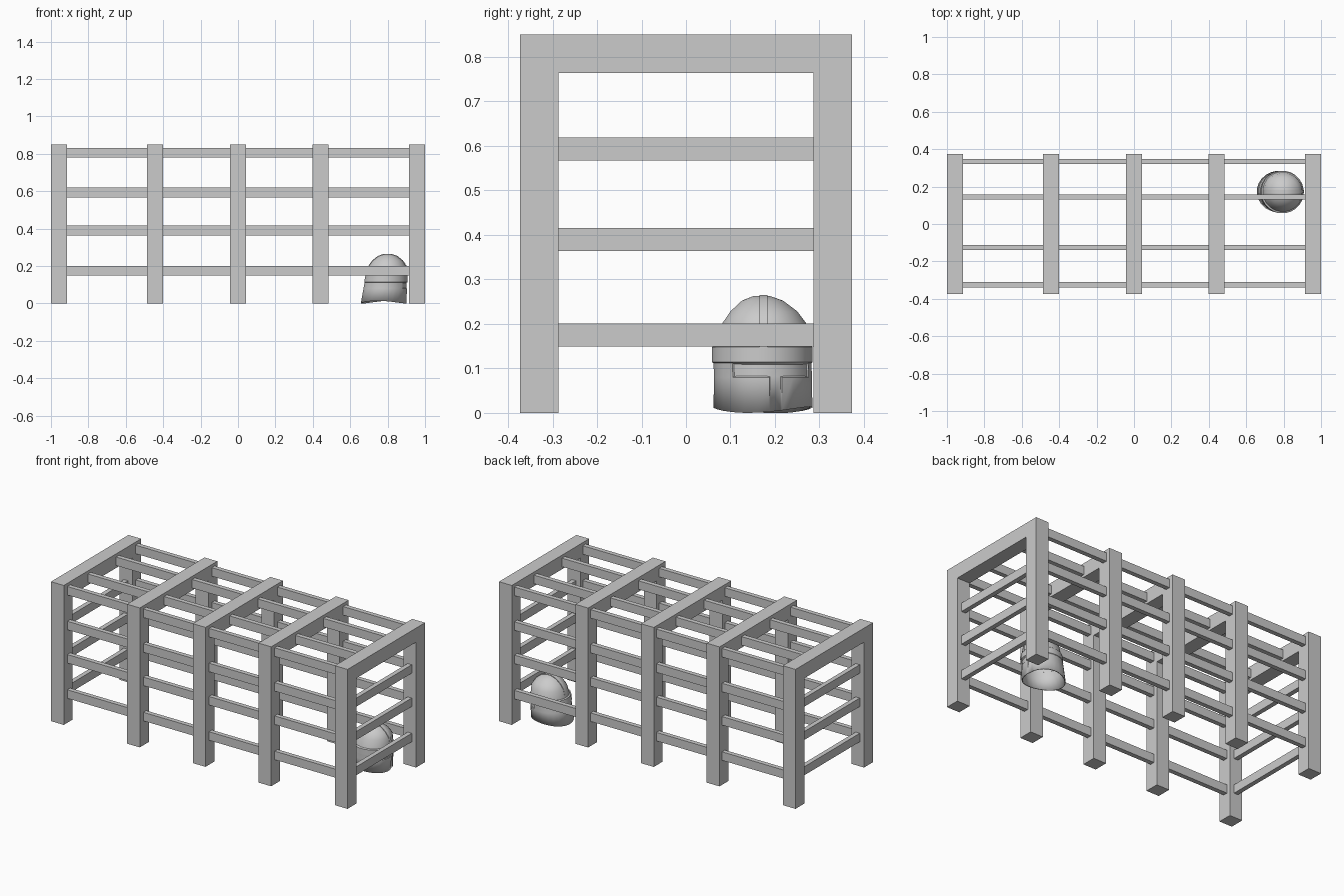
import bpy, bmesh, math

if "Cube" in bpy.data.objects:
    bpy.data.objects.remove(bpy.data.objects["Cube"])


def new_object(name, bm):
    mesh = bpy.data.meshes.new(name)
    bmesh.ops.recalc_face_normals(bm, faces=bm.faces[:])
    bm.to_mesh(mesh)
    bm.free()
    ob = bpy.data.objects.new(name, mesh)
    bpy.context.collection.objects.link(ob)
    return ob


def box(name, lo, hi):
    bm = bmesh.new()
    bmesh.ops.create_cube(bm, size=1)
    for v in bm.verts:
        for i in range(3):
            v.co[i] = lo[i] if v.co[i] < 0 else hi[i]
    return new_object(name, bm)


# Portal frames: one extruded U-shaped profile each
Y, H, T = 0.373, 0.85, 0.086
PROFILE = [(-Y, 0), (-Y, H), (Y, H), (Y, 0), (Y - T, 0),
           (Y - T, H - T), (T - Y, H - T), (T - Y, 0)]
FRAMES = [-0.957, -0.444, -0.001, 0.442, 0.957]
for n, x in enumerate(FRAMES):
    bm = bmesh.new()
    a = [bm.verts.new((x - T / 2, y, z)) for y, z in PROFILE]
    b = [bm.verts.new((x + T / 2, y, z)) for y, z in PROFILE]
    for i in range(8):
        j = (i + 1) % 8
        bm.faces.new((a[i], a[j], b[j], b[i]))
    for k in ((0, 1, 6, 7), (1, 2, 5, 6), (2, 3, 4, 5)):
        bm.faces.new([a[i] for i in k])
        bm.faces.new([b[i] for i in k])
    new_object(f"frame_{n}", bm)

# Long rails between the frames, on both sides and on the roof
LEVELS = [0.175, 0.39, 0.593, 0.805]
rails = [(y, z) for y in (-0.325, 0.334) for z in LEVELS]
rails += [(y, 0.805) for y in (-0.126, 0.145)]
for n in range(4):
    x0, x1 = FRAMES[n] + T / 2, FRAMES[n + 1] - T / 2
    for k, (y, z) in enumerate(rails):
        box(f"rail_{n}_{k}", (x0, y - 0.014, z - 0.026), (x1, y + 0.014, z + 0.026))

# Short rails across both ends
for side in (-1, 1):
    for k, z in enumerate(LEVELS[:3]):
        x = side * 0.957
        box(f"end_rail_{side}_{k}", (x - 0.014, T - Y, z - 0.026),
            (x + 0.014, Y - T, z + 0.026))

# Helmet shell: stacked elliptical rings (z, centre x, centre y, radius x, radius y)
RINGS = [(0.000, 0.779, 0.173, 0.123, 0.112), (0.080, 0.787, 0.173, 0.117, 0.111),
         (0.112, 0.790, 0.172, 0.114, 0.111), (0.114, 0.791, 0.171, 0.117, 0.114),
         (0.148, 0.794, 0.171, 0.114, 0.114), (0.152, 0.796, 0.173, 0.108, 0.107),
         (0.200, 0.799, 0.176, 0.100, 0.096), (0.228, 0.800, 0.175, 0.080, 0.076),
         (0.252, 0.800, 0.172, 0.050, 0.047), (0.263, 0.800, 0.170, 0.018, 0.018)]
N = 24
bm = bmesh.new()
loops = []
for k, (z, cx, cy, rx, ry) in enumerate(RINGS):
    ring = []
    for i in range(N):
        a = 2 * math.pi * (i + 0.5) / N
        dz = 0.014 * math.sin(a + 0.3) ** 2 if k == 0 else 0
        ring.append(bm.verts.new((cx + rx * math.cos(a), cy + ry * math.sin(a), z + dz)))
    loops.append(ring)
visor = []
for k in range(len(RINGS) - 1):
    for i in range(N):
        j = (i + 1) % N
        f = bm.faces.new((loops[k][i], loops[k][j], loops[k + 1][j], loops[k + 1][i]))
        # T-shaped visor: a slot below and a bar across the brow
        if (k == 0 and i == 0) or (k == 1 and i in (0, 1, 2, 3, 21, 22, 23)):
            visor.append(f)
bm.faces.new(loops[-1])
bmesh.ops.recalc_face_normals(bm, faces=bm.faces[:])
bmesh.ops.inset_region(bm, faces=visor, thickness=0.003, depth=-0.003)
helmet = new_object("helmet_shell", bm)
mod = helmet.modifiers.new("thickness", 'SOLIDIFY')
mod.thickness, mod.offset = 0.006, -1

# Raised seam strip over the helmet dome
bm = bmesh.new()
path = [(s * (r[3] + 0.002), r[0] + 0.002) for s, rs in
        ((-1, RINGS[5:]), (1, RINGS[:4:-1])) for r in rs]
rows = [[bm.verts.new((0.80 + x, 0.174 + w, z + h)) for w, h in
         ((-0.009, 0), (0.009, 0), (0.009, -0.006), (-0.009, -0.006))] for x, z in path]
for p, q in zip(rows, rows[1:]):
    for i in range(4):
        j = (i + 1) % 4
        bm.faces.new((p[i], p[j], q[j], q[i]))
bm.faces.new(rows[0])
bm.faces.new(rows[-1])
strip = new_object("helmet_crest", bm)

for ob in (helmet, strip):
    bpy.ops.object.select_all(action='DESELECT')
    ob.select_set(True)
    bpy.context.view_layer.objects.active = ob
    bpy.ops.object.shade_smooth_by_angle(angle=math.radians(32))
